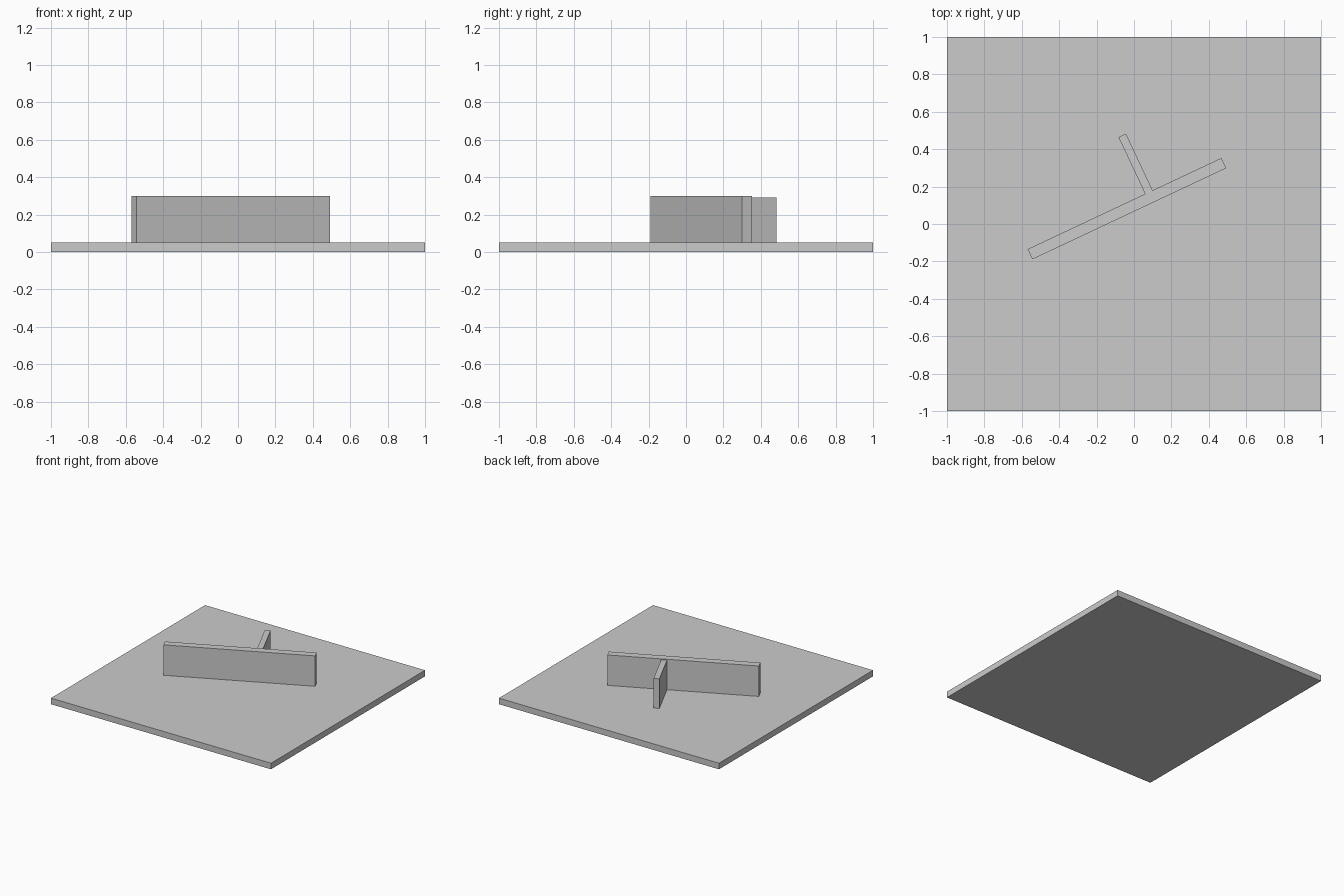
import bpy
import math
from mathutils import Matrix, Vector

cube = bpy.data.objects.get("Cube")
if cube:
    bpy.data.objects.remove(cube, do_unlink=True)

grey = bpy.data.materials.new("light_grey")
grey.use_nodes = True
COLOUR = (0.6, 0.6, 0.6, 1)
grey.diffuse_color = COLOUR
grey.node_tree.nodes["Principled BSDF"].inputs["Base Color"].default_value = COLOUR


def add_box(name, centre, size, angle=0):
    """Flat-shaded box, turned about the vertical axis."""
    bpy.ops.mesh.primitive_cube_add(size=1, location=centre, rotation=(0, 0, angle))
    box = bpy.context.object
    box.name = name
    box.data.transform(Matrix.Diagonal((*size, 1)))
    box.data.materials.append(grey)
    return box


BASE_TOP = 0.05
TURN = math.radians(25.2)

# Square base slab
add_box("base_slab", (0, 0, BASE_TOP / 2), (2, 2, BASE_TOP))

# Long wall standing diagonally on the slab
wall_top = 0.30
add_box("long_wall", (-0.038, 0.082, (BASE_TOP + wall_top) / 2),
        (1.145, 0.06, wall_top - BASE_TOP), TURN)

# Short wall meeting the back of the long wall at a right angle, slightly lower
short_top = 0.293
outer_end, inner_end = Vector((-0.063, 0.4735)), Vector((0.084, 0.161))
middle = (outer_end + inner_end) / 2
add_box("short_wall", (middle.x, middle.y, (BASE_TOP + short_top) / 2),
        (0.044, (outer_end - inner_end).length, short_top - BASE_TOP), TURN)
